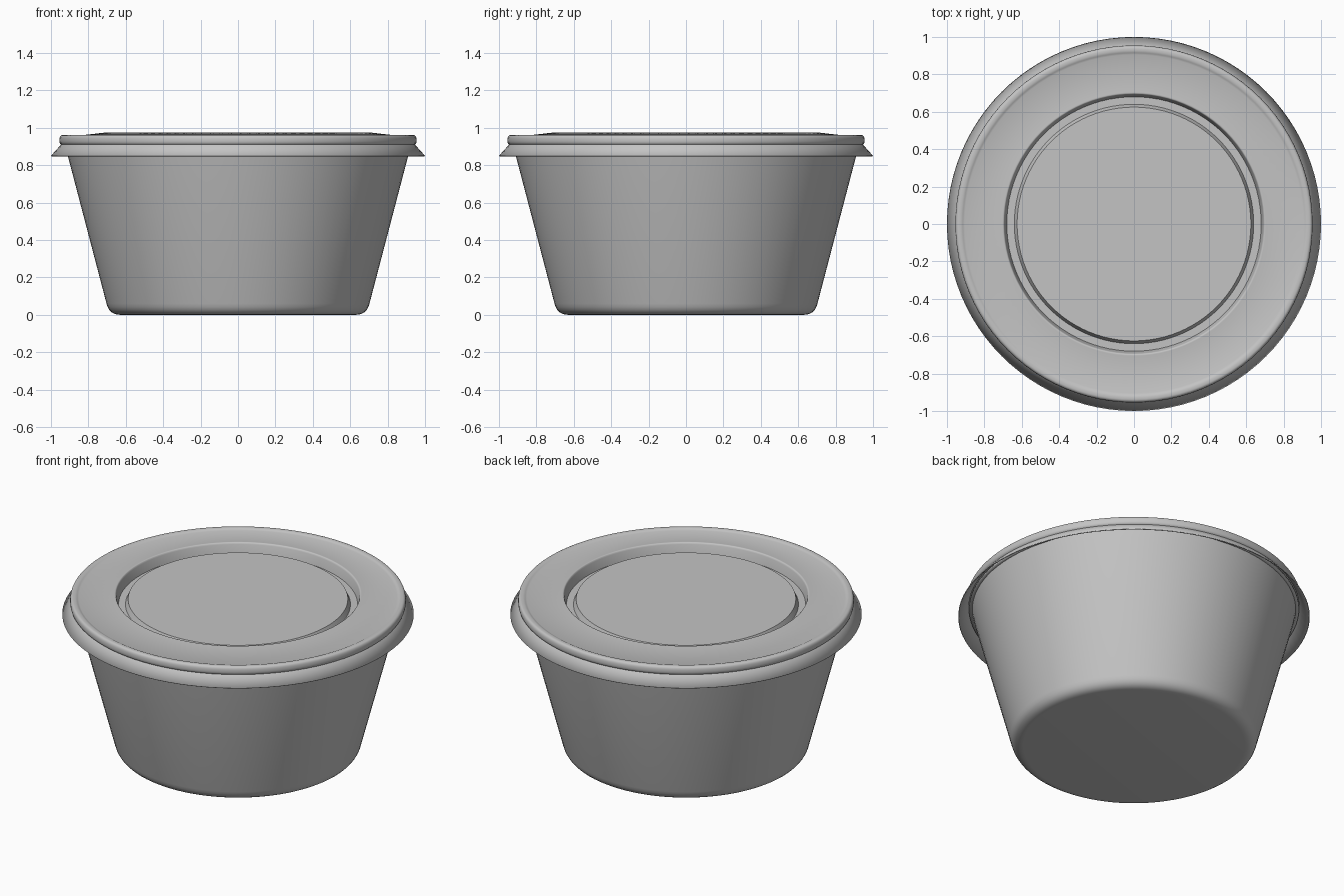
import bpy
import bmesh
import math
from mathutils import Vector

SEGMENTS = 96

if "Cube" in bpy.data.objects:
    bpy.data.objects.remove(bpy.data.objects["Cube"], do_unlink=True)

grey = bpy.data.materials.new("light_grey_plastic")
grey.use_nodes = True
colour = (0.55, 0.55, 0.55, 1)
grey.diffuse_color = colour
grey.node_tree.nodes["Principled BSDF"].inputs["Base Color"].default_value = colour


def bend(a, corner, b, steps=6):
    """Rounded corner from a to b as (radius, height) points."""
    a, corner, b = Vector(a), Vector(corner), Vector(b)
    ts = [i / steps for i in range(steps + 1)]
    return [tuple(a * (1 - t) ** 2 + corner * 2 * t * (1 - t) + b * t * t) for t in ts]


def lathe(name, profile, thickness):
    """Revolve a profile around z and give it an inward wall."""
    bm = bmesh.new()
    rings = []
    for r, z in profile:
        if r == 0:
            rings.append([bm.verts.new((0, 0, z))] * SEGMENTS)
        else:
            angles = [math.tau * i / SEGMENTS for i in range(SEGMENTS)]
            rings.append([bm.verts.new((r * math.cos(a), r * math.sin(a), z)) for a in angles])
    for inner, outer in zip(rings, rings[1:]):
        for i in range(SEGMENTS):
            k = (i + 1) % SEGMENTS
            corners = [inner[i], outer[i], outer[k], inner[k]]
            bm.faces.new(list(dict.fromkeys(corners)))
    mesh = bpy.data.meshes.new(name)
    bm.to_mesh(mesh)
    bm.free()
    mesh.materials.append(grey)
    obj = bpy.data.objects.new(name, mesh)
    bpy.context.collection.objects.link(obj)
    wall = obj.modifiers.new("wall", 'SOLIDIFY')
    wall.thickness = thickness
    wall.offset = -1
    bpy.ops.object.select_all(action='DESELECT')
    obj.select_set(True)
    bpy.context.view_layer.objects.active = obj
    bpy.ops.object.shade_smooth_by_angle(angle=math.radians(35))
    return obj


# Tapered cup with a small flange and rounded foot
cup = [(0.938, 0.895), (0.92, 0.895), (0.91, 0.85)]
cup += bend((0.703, 0.06), (0.688, 0), (0.63, 0))
cup += [(0, 0)]
lathe("cup", cup, 0.01)

# Lid: raised disc, ring groove, sloped shoulder, rounded bead and flared skirt
lid = [(0, 0.944), (0.625, 0.944), (0.64, 0.91), (0.68, 0.91), (0.692, 0.965)]
lid += bend((0.695, 0.972), (0.698, 0.976), (0.705, 0.975), 3)
lid += [(0.905, 0.952)]
lid += bend((0.915, 0.957), (0.922, 0.961), (0.93, 0.961), 3)
lid += bend((0.937, 0.961), (0.955, 0.96), (0.955, 0.935))
lid += bend((0.955, 0.93), (0.955, 0.916), (0.946, 0.91), 4)
lid += [(1.0, 0.85)]
lathe("lid", lid, 0.006)
